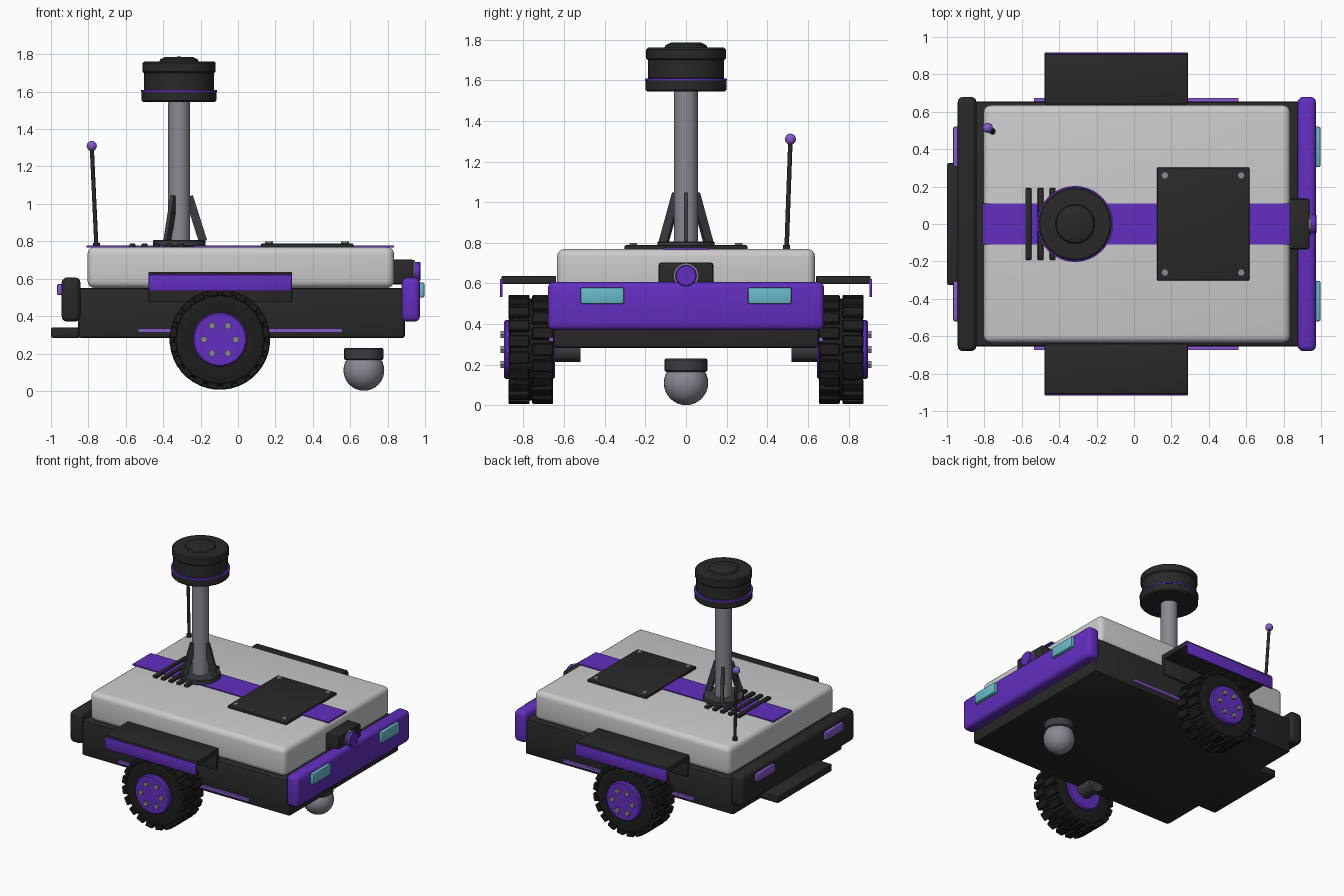
import bpy, bmesh, math
from mathutils import Vector, Matrix

if "Cube" in bpy.data.objects:
    bpy.data.objects.remove(bpy.data.objects["Cube"])


def material(name, rgb):
    m = bpy.data.materials.new(name)
    m.diffuse_color = (*rgb, 1)
    m.use_nodes = True
    m.node_tree.nodes["Principled BSDF"].inputs["Base Color"].default_value = m.diffuse_color
    return m


IVORY = material("light shell", (0.60, 0.59, 0.61))
PURPLE = material("purple", (0.125, 0.027, 0.52))
LILAC = material("lilac accent", (0.24, 0.10, 0.60))
DARK = material("dark trim", (0.022, 0.022, 0.022))
RUBBER = material("rubber", (0.012, 0.012, 0.012))
GREY = material("metal grey", (0.25, 0.25, 0.29))
GUN = material("gunmetal", (0.045, 0.045, 0.055))
CYAN = material("cyan lamp", (0.14, 0.50, 0.60))


def finish(name, bm, mat):
    bmesh.ops.recalc_face_normals(bm, faces=bm.faces)
    me = bpy.data.meshes.new(name)
    bm.to_mesh(me)
    bm.free()
    me.materials.append(mat)
    ob = bpy.data.objects.new(name, me)
    bpy.context.collection.objects.link(ob)
    bpy.ops.object.select_all(action='DESELECT')
    ob.select_set(True)
    bpy.context.view_layer.objects.active = ob
    bpy.ops.object.shade_smooth_by_angle(angle=math.radians(35))
    return ob


def box(name, mat, x, y, z, bevel=0.0, segs=3):
    """Box from (min, max) ranges with rounded edges."""
    bm = bmesh.new()
    size = [r[1] - r[0] for r in (x, y, z)]
    mid = [(r[1] + r[0]) / 2 for r in (x, y, z)]
    bmesh.ops.create_cube(bm, size=1, matrix=Matrix.Translation(mid) @ Matrix.Diagonal((*size, 1)))
    if bevel:
        bmesh.ops.bevel(bm, geom=bm.edges[:], offset=bevel, segments=segs, profile=0.5, affect='EDGES')
    return finish(name, bm, mat)


def lathe(name, mat, profile, origin, axis=(0, 0, 1), segs=40):
    """Spin (radius, height) points around an axis through origin."""
    bm = bmesh.new()
    vs = [bm.verts.new((r, 0, h)) for r, h in profile]
    es = [bm.edges.new(p) for p in zip(vs, vs[1:])]
    bmesh.ops.spin(bm, geom=vs + es, cent=(0, 0, 0), axis=(0, 0, 1), angle=math.tau, steps=segs)
    bmesh.ops.remove_doubles(bm, verts=bm.verts, dist=1e-4)
    rot = Vector((0, 0, 1)).rotation_difference(Vector(axis)).to_matrix().to_4x4()
    bm.transform(Matrix.Translation(origin) @ rot)
    return finish(name, bm, mat)


def disc(name, mat, r, h, origin, axis=(0, 0, 1), segs=40, b=0.0):
    """Solid cylinder of height h starting at origin, optional chamfer b."""
    rim = [(r - b, 0), (r, b), (r, h - b), (r - b, h)] if b else [(r, 0), (r, h)]
    return lathe(name, mat, [(0, 0)] + rim + [(0, h)], origin, axis, segs)


def rod(name, mat, a, b, r):
    a, b = Vector(a), Vector(b)
    return disc(name, mat, r, (b - a).length, a, (b - a).normalized(), 12)


def sphere(name, mat, r, c):
    bm = bmesh.new()
    bmesh.ops.create_uvsphere(bm, u_segments=32, v_segments=16, radius=r, matrix=Matrix.Translation(c))
    return finish(name, bm, mat)


# Hull
box("chassis", DARK, (-0.855, 0.893), (-0.655, 0.655), (0.283, 0.55), 0.015, 2)
box("upper_shell", IVORY, (-0.805, 0.835), (-0.635, 0.635), (0.55, 0.77), 0.04, 4)
box("top_stripe", PURPLE, (-0.81, 0.835), (-0.11, 0.11), (0.768, 0.778))

# Bumpers, lamps and rear step
box("front_bumper", PURPLE, (0.875, 0.973), (-0.68, 0.68), (0.37, 0.607), 0.03)
box("rear_bumper", DARK, (-0.943, -0.842), (-0.68, 0.68), (0.37, 0.607), 0.03)
box("rear_step", DARK, (-1.0, -0.84), (-0.325, 0.325), (0.284, 0.34), 0.01, 2)
for s in (-1, 1):
    yr = sorted((s * 0.305, s * 0.52))
    box("headlamp", CYAN, (0.96, 0.997), yr, (0.50, 0.58), 0.008, 2)
    box("tail_lamp", LILAC, (-0.967, -0.93), yr, (0.512, 0.572), 0.008, 2)

# Front camera
box("camera_housing", DARK, (0.82, 0.938), (-0.135, 0.135), (0.57, 0.703), 0.012, 2)
disc("camera_ring", GREY, 0.062, 0.012, (0.935, 0, 0.638), (1, 0, 0), 32)
disc("camera_lens", PURPLE, 0.052, 0.04, (0.935, 0, 0.638), (1, 0, 0), 32, 0.004)

# Hatch with corner bolts
box("hatch", DARK, (0.123, 0.617), (-0.302, 0.302), (0.765, 0.788), 0.006, 2)
for x in (0.165, 0.573):
    for y in (-0.26, 0.26):
        disc("hatch_bolt", GREY, 0.021, 0.015, (x, y, 0.783), segs=6)

# Vent bars
for i in range(5):
    x = -0.565 + 0.065 * i
    box("vent_bar", DARK, (x - 0.016, x + 0.016), (-0.192, 0.192), (0.765, 0.788), 0.005, 2)

# Sensor mast
MX = -0.315
disc("mast_base", GUN, 0.14, 0.035, (MX, 0, 0.772), b=0.005)
disc("mast", GREY, 0.059, 0.78, (MX, 0, 0.78), segs=32)
for k in range(3):
    bm = bmesh.new()
    lo, hi = Vector((0.128, 0, 0.80)), Vector((0.052, 0, 1.04))
    tilt = (hi - lo).to_track_quat('Z', 'Y').to_matrix().to_4x4()
    bmesh.ops.create_cube(bm, size=1, matrix=Matrix.Translation((lo + hi) / 2) @ tilt
                          @ Matrix.Diagonal((0.022, 0.045, (hi - lo).length, 1)))
    bm.transform(Matrix.Translation((MX, 0, 0)) @ Matrix.Rotation(k * math.tau / 3, 4, 'Z'))
    finish("mast_brace", bm, GUN)

# Sensor head
lathe("sensor_head", DARK, [(0, 1.545), (0.192, 1.545), (0.2, 1.553), (0.2, 1.60), (0.188, 1.61),
                            (0.188, 1.70), (0.196, 1.708), (0.196, 1.752), (0.188, 1.76),
                            (0.105, 1.762), (0.10, 1.773), (0.075, 1.785), (0, 1.787)], (MX, 0, 0), segs=48)
disc("sensor_ring", PURPLE, 0.203, 0.011, (MX, 0, 1.598), segs=48)

# Antenna
disc("antenna_foot", DARK, 0.018, 0.025, (-0.757, 0.495, 0.765), segs=16)
rod("antenna_rod", DARK, (-0.757, 0.495, 0.77), (-0.782, 0.514, 1.31), 0.011)
sphere("antenna_tip", LILAC, 0.027, (-0.782, 0.514, 1.31))

# Caster ball
sphere("caster_ball", GREY, 0.109, (0.673, 0, 0.11))
disc("caster_cup", GUN, 0.105, 0.065, (0.673, 0, 0.165), b=0.006)

# Sides: fenders, trim strips and wheels
WX, WZ = -0.097, 0.275
for s in (-1, 1):
    def side(a, b):
        return sorted((s * a, s * b))
    fx = (-0.478, 0.288)
    box("fender_top", DARK, fx, side(0.64, 0.908), (0.597, 0.637), 0.006, 2)
    box("fender_back", DARK, fx, side(0.64, 0.668), (0.475, 0.63), 0.005, 2)
    box("fender_lip", PURPLE, fx, side(0.902, 0.916), (0.533, 0.622), 0.004, 2)
    box("side_strip", LILAC, (-0.535, 0.56), side(0.65, 0.674), (0.313, 0.333))

    out = (0, s, 0)
    lathe("tyre", RUBBER, [(0.14, 0.66), (0.20, 0.655), (0.235, 0.665), (0.25, 0.69), (0.25, 0.84),
                           (0.235, 0.865), (0.20, 0.872), (0.14, 0.865), (0.14, 0.66)], (WX, 0, WZ), out, 48)
    disc("wheel_hub", PURPLE, 0.145, 0.25, (WX, s * 0.645, WZ), out, b=0.008)
    disc("axle", GUN, 0.062, 0.15, (WX, s * 0.52, WZ), out, 24)
    for k in range(6):
        a = k * math.tau / 6
        disc("wheel_bolt", GREY, 0.019, 0.022,
             (WX + 0.085 * math.cos(a), s * 0.89, WZ + 0.085 * math.sin(a)), out, 6)

    # Two staggered rows of tread blocks
    bm = bmesh.new()
    N = 20
    for row, yc in enumerate((0.706, 0.822)):
        for k in range(N):
            m = (Matrix.Translation((WX, s * yc, WZ))
                 @ Matrix.Rotation((k + 0.5 * row) * math.tau / N, 4, 'Y')
                 @ Matrix.Translation((0.25, 0, 0)) @ Matrix.Diagonal((0.036, 0.104, 0.058, 1)))
            bmesh.ops.create_cube(bm, size=1, matrix=m)
    bmesh.ops.bevel(bm, geom=bm.edges[:], offset=0.005, segments=1, affect='EDGES')
    finish("tyre_treads", bm, RUBBER)
